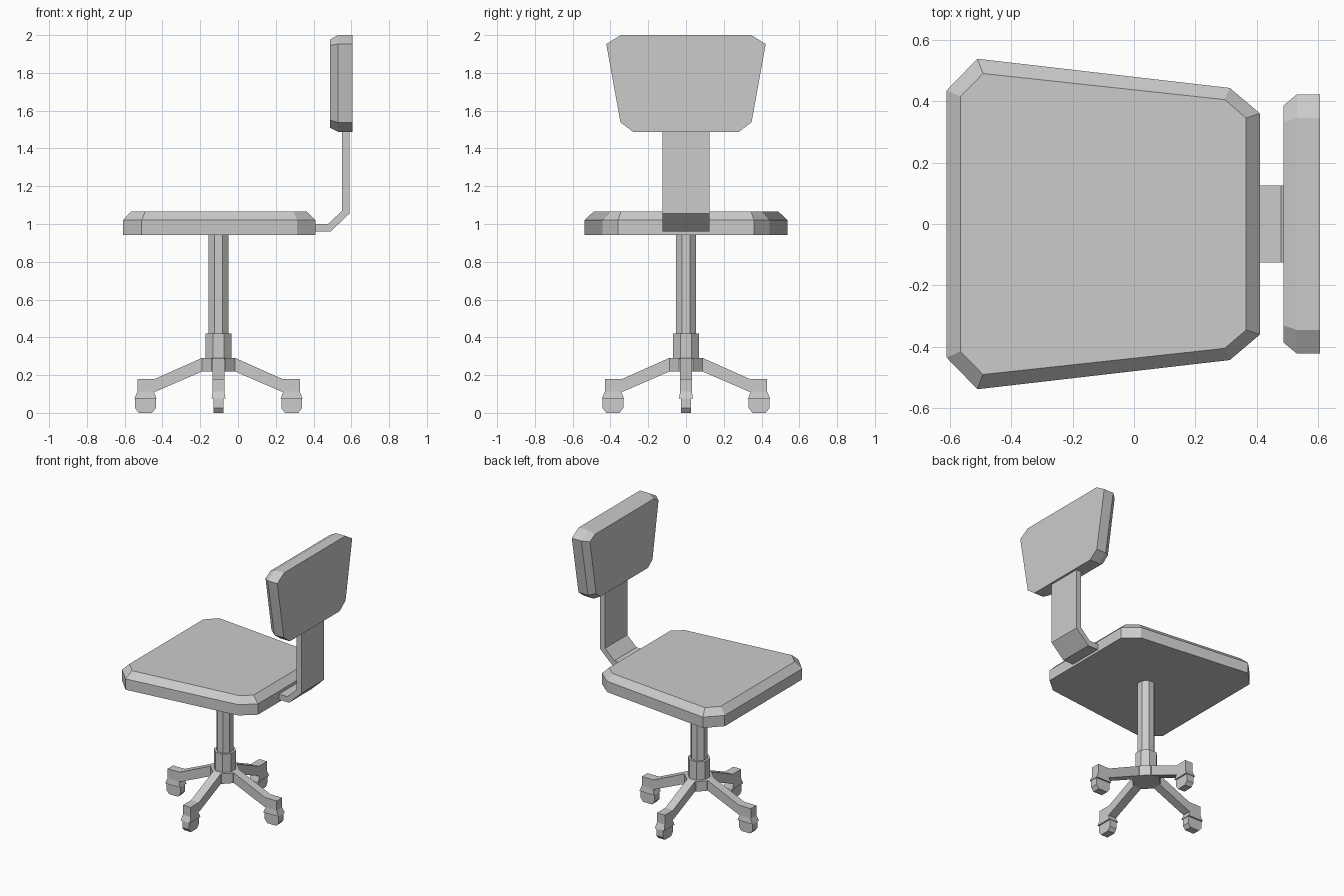
import bpy, bmesh, math
from mathutils import Matrix

if "Cube" in bpy.data.objects:
    bpy.data.objects.remove(bpy.data.objects["Cube"])

CX = -0.103  # pedestal axis


def loft(name, rings, angle=0.0, offset=(0, 0, 0)):
    """Closed flat-shaded solid through rings with equal point counts."""
    bm = bmesh.new()
    vs = [[bm.verts.new(p) for p in ring] for ring in rings]
    n = len(vs[0])
    for a, b in zip(vs, vs[1:]):
        for i in range(n):
            j = (i + 1) % n
            bm.faces.new((a[i], a[j], b[j], b[i]))
    bm.faces.new(vs[0])
    bm.faces.new(vs[-1])
    bmesh.ops.recalc_face_normals(bm, faces=bm.faces)
    bm.transform(Matrix.Translation(offset) @ Matrix.Rotation(angle, 4, 'Z'))
    me = bpy.data.meshes.new(name)
    bm.to_mesh(me)
    bm.free()
    ob = bpy.data.objects.new(name, me)
    bpy.context.collection.objects.link(ob)
    return ob


def prism(name, profile, half, **kw):
    """Extrude an x-z profile symmetrically along y."""
    return loft(name, [[(x, y, z) for x, z in profile] for y in (-half, half)], **kw)


def octagon(name, apothem, z0, z1):
    r = apothem / math.cos(math.pi / 8)
    angs = [math.pi / 8 + i * math.pi / 4 for i in range(8)]
    return loft(name, [[(CX + r * math.cos(a), r * math.sin(a), z) for a in angs]
                       for z in (z0, z1)])


def mirrored(half):
    """Complete an outline of (u, v) points by mirroring v."""
    return half + [(u, -v) for u, v in reversed(half)]


def rect(x0, x1, y, z):
    return [(x0, -y, z), (x1, -y, z), (x1, y, z), (x0, y, z)]


# Seat cushion with a bevelled top edge
outer = mirrored([(-0.61, 0.435), (-0.51, 0.538), (0.312, 0.443), (0.41, 0.36)])
inner = mirrored([(-0.565, 0.415), (-0.492, 0.49), (0.295, 0.405), (0.365, 0.345)])
loft("seat", [[(x, y, z) for x, y in o]
              for o, z in ((outer, 0.943), (outer, 1.02), (inner, 1.065))])

# Backrest, bevelled towards the sitter
outer = mirrored([(2.0, 0.345), (1.953, 0.422), (1.538, 0.347), (1.488, 0.28)])
inner = mirrored([(1.977, 0.33), (1.945, 0.386), (1.55, 0.318), (1.51, 0.268)])
loft("backrest", [[(x, y, z) for z, y in o]
                  for o, x in ((outer, 0.605), (outer, 0.53), (inner, 0.487))])

# Bent flat bracket joining the seat and backrest
prism("back_bracket", [(0.40, 0.96), (0.49, 0.96), (0.59, 1.055), (0.59, 1.50),
                       (0.55, 1.50), (0.55, 1.07), (0.478, 1.0), (0.40, 1.0)], 0.125)

# Pedestal
octagon("column", 0.053, 0.40, 0.95)
octagon("collar", 0.068, 0.28, 0.42)
octagon("hub", 0.088, 0.218, 0.29)

# Four legs with flared caster sockets and wheels
for i in range(4):
    place = dict(angle=i * math.pi / 2, offset=(CX, 0, 0))
    prism(f"leg_{i}", [(0.08, 0.29), (0.09, 0.29), (0.337, 0.18), (0.43, 0.18),
                       (0.43, 0.112), (0.335, 0.112), (0.09, 0.218), (0.08, 0.218)],
          0.031, **place)
    loft(f"caster_socket_{i}", [rect(0.342, 0.43, 0.031, 0.112),
                                rect(0.328, 0.446, 0.037, 0.075)], **place)
    prism(f"wheel_{i}", [(0.332, 0.08), (0.442, 0.08), (0.442, 0.025), (0.422, 0.0),
                         (0.352, 0.0), (0.332, 0.025)], 0.027, **place)
